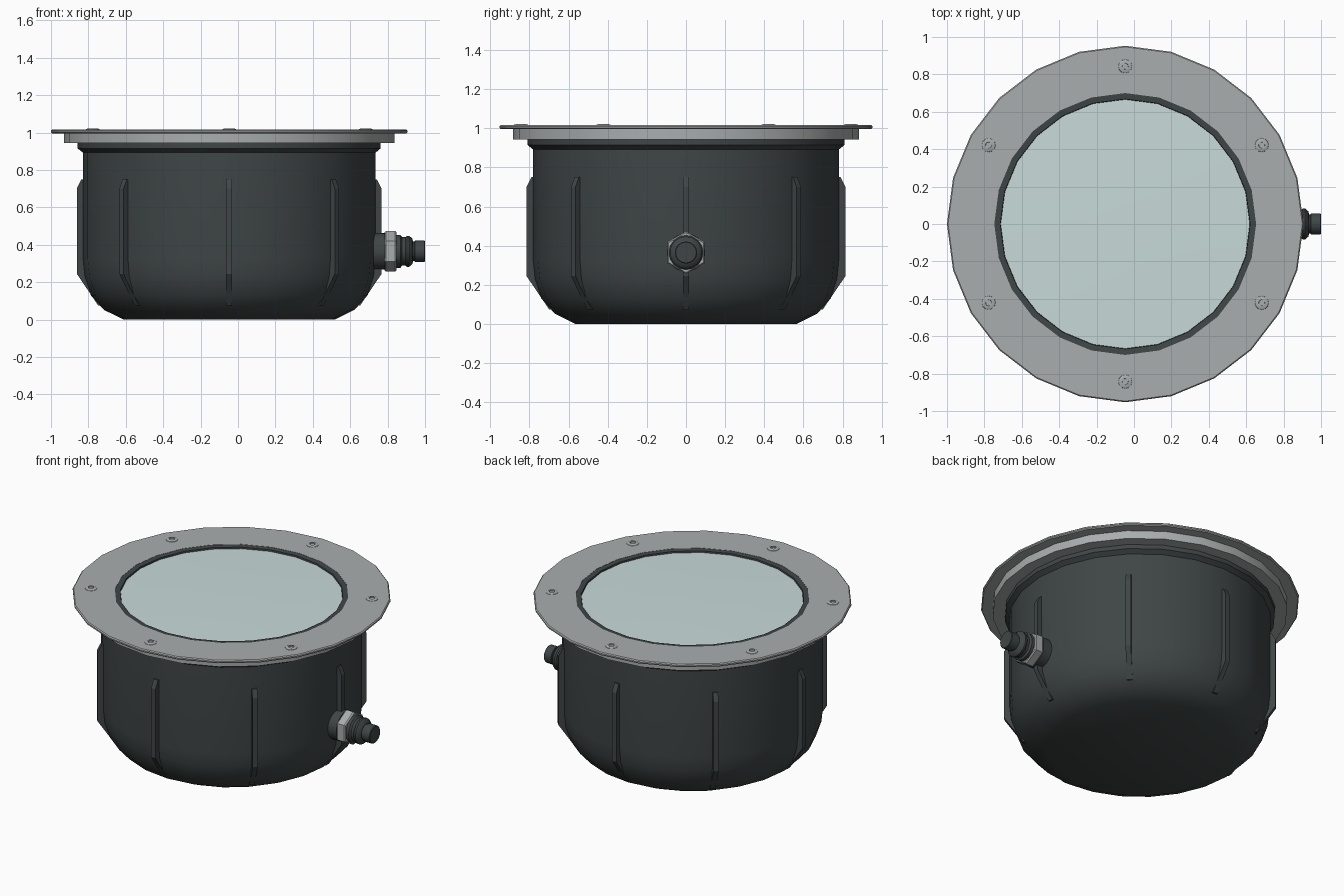
import bpy, bmesh, math
from mathutils import Matrix, Vector

old = bpy.data.objects.get("Cube")
if old:
    bpy.data.objects.remove(old, do_unlink=True)

CX = -0.047          # housing axis
SIDES = 24


def material(name, r, g, b):
    m = bpy.data.materials.new(name)
    m.use_nodes = True
    m.diffuse_color = (r, g, b, 1)
    bsdf = m.node_tree.nodes["Principled BSDF"]
    bsdf.inputs["Base Color"].default_value = (r, g, b, 1)
    bsdf.inputs["Roughness"].default_value = 0.6
    return m


DARK = material("dark plastic", 0.050, 0.060, 0.060)
METAL = material("grey metal", 0.40, 0.42, 0.42)
GLASS = material("pale glass", 0.58, 0.71, 0.70)


def finish(name, bm, mat, matrix=Matrix(), angle=35):
    bmesh.ops.remove_doubles(bm, verts=bm.verts, dist=1e-5)
    bmesh.ops.recalc_face_normals(bm, faces=bm.faces)
    mesh = bpy.data.meshes.new(name)
    bm.to_mesh(mesh)
    bm.free()
    mesh.materials.append(mat)
    ob = bpy.data.objects.new(name, mesh)
    ob.matrix_world = matrix
    bpy.context.collection.objects.link(ob)
    bpy.ops.object.select_all(action="DESELECT")
    ob.select_set(True)
    bpy.context.view_layer.objects.active = ob
    if angle:
        bpy.ops.object.shade_smooth_by_angle(angle=math.radians(angle))
    return ob


def lathe(name, profile, mat, matrix, sides=SIDES, closed=False, angle=35):
    """Spin a (radius, height) profile around local z."""
    bm = bmesh.new()
    pts = profile + profile[:1] if closed else profile
    rings = []
    for r, z in pts:
        if r == 0:
            rings.append([bm.verts.new((0, 0, z))] * sides)
        else:
            rings.append([bm.verts.new((r * math.cos(a), r * math.sin(a), z))
                          for a in (math.tau * i / sides for i in range(sides))])
    for lo, hi in zip(rings, rings[1:]):
        for i in range(sides):
            j = (i + 1) % sides
            corners = list(dict.fromkeys((lo[i], lo[j], hi[j], hi[i])))
            bm.faces.new(corners)
    return finish(name, bm, mat, matrix, angle)


axis = Matrix.Translation((CX, 0, 0))

# Housing bowl with a collar under the flange
lathe("housing", [(0, 0), (0.565, 0), (0.67, 0.052), (0.74, 0.13), (0.774, 0.23),
                  (0.783, 0.32), (0.783, 0.893), (0.81, 0.915), (0.81, 0.95),
                  (0.69, 0.95)], DARK, axis)

# Mounting flange, stepped ring below it, gasket and lens
lathe("flange_step", [(0.70, 0.943), (0.883, 0.943), (0.883, 0.998), (0.70, 0.998)],
      METAL, axis, closed=True)
lathe("flange_plate", [(0.70, 0.996), (0.947, 0.996), (0.953, 1.002), (0.953, 1.01),
                       (0.947, 1.016), (0.70, 1.016)], METAL, axis, closed=True)
lathe("gasket", [(0.702, 0.95), (0.702, 1.015), (0.668, 1.012), (0.662, 0.95)],
      DARK, axis, closed=True)
lathe("lens", [(0.666, 0.96), (0.666, 1.002), (0.45, 1.006), (0.22, 1.009), (0, 1.01)],
      GLASS, axis)

# Six low screw heads with hex sockets
for k in range(6):
    a = math.radians(30 + 60 * k)
    spot = axis @ Matrix.Translation((0.843 * math.cos(a), 0.843 * math.sin(a), 0))
    lathe("flange_screw", [(0.038, 1.014), (0.036, 1.018), (0.026, 1.022),
                           (0.017, 1.022), (0.016, 1.017), (0, 1.017)],
          METAL, spot, sides=12)

# Eight tapered ribs around the housing
rib = [(0.66, 0.075), (0.70, 0.075), (0.815, 0.245), (0.815, 0.70),
       (0.79, 0.75), (0.74, 0.75)]
for k in range(8):
    bm = bmesh.new()
    face = bm.faces.new([bm.verts.new((r, -0.016, z)) for r, z in rib])
    side = bmesh.ops.extrude_face_region(bm, geom=[face])["geom"]
    bmesh.ops.translate(bm, vec=Vector((0, 0.032, 0)),
                        verts=[v for v in side if isinstance(v, bmesh.types.BMVert)])
    finish("housing_rib", bm, DARK, axis @ Matrix.Rotation(k * math.tau / 8, 4, "Z"), 0)

# Cable gland pointing to +x: local z runs along world x
gland = Matrix.Translation((0, 0, 0.365)) @ Matrix.Rotation(math.pi / 2, 4, "Y")
lathe("gland_base", [(0, 0.66), (0.098, 0.66), (0.098, 0.786), (0, 0.786)], DARK, gland)
lathe("gland_nut", [(0, 0.784), (0.102, 0.784), (0.109, 0.792), (0.109, 0.84),
                    (0.102, 0.848), (0, 0.848)], METAL, gland, sides=6, angle=20)
lathe("gland_cap", [(0, 0.845), (0.088, 0.845), (0.088, 0.868), (0.076, 0.878),
                    (0.076, 0.895), (0.083, 0.903), (0.083, 0.915), (0.068, 0.932),
                    (0.052, 0.936), (0.052, 0.944), (0.057, 0.946), (0.057, 0.996),
                    (0.053, 1.0), (0, 1.0)], DARK, gland, sides=16)
